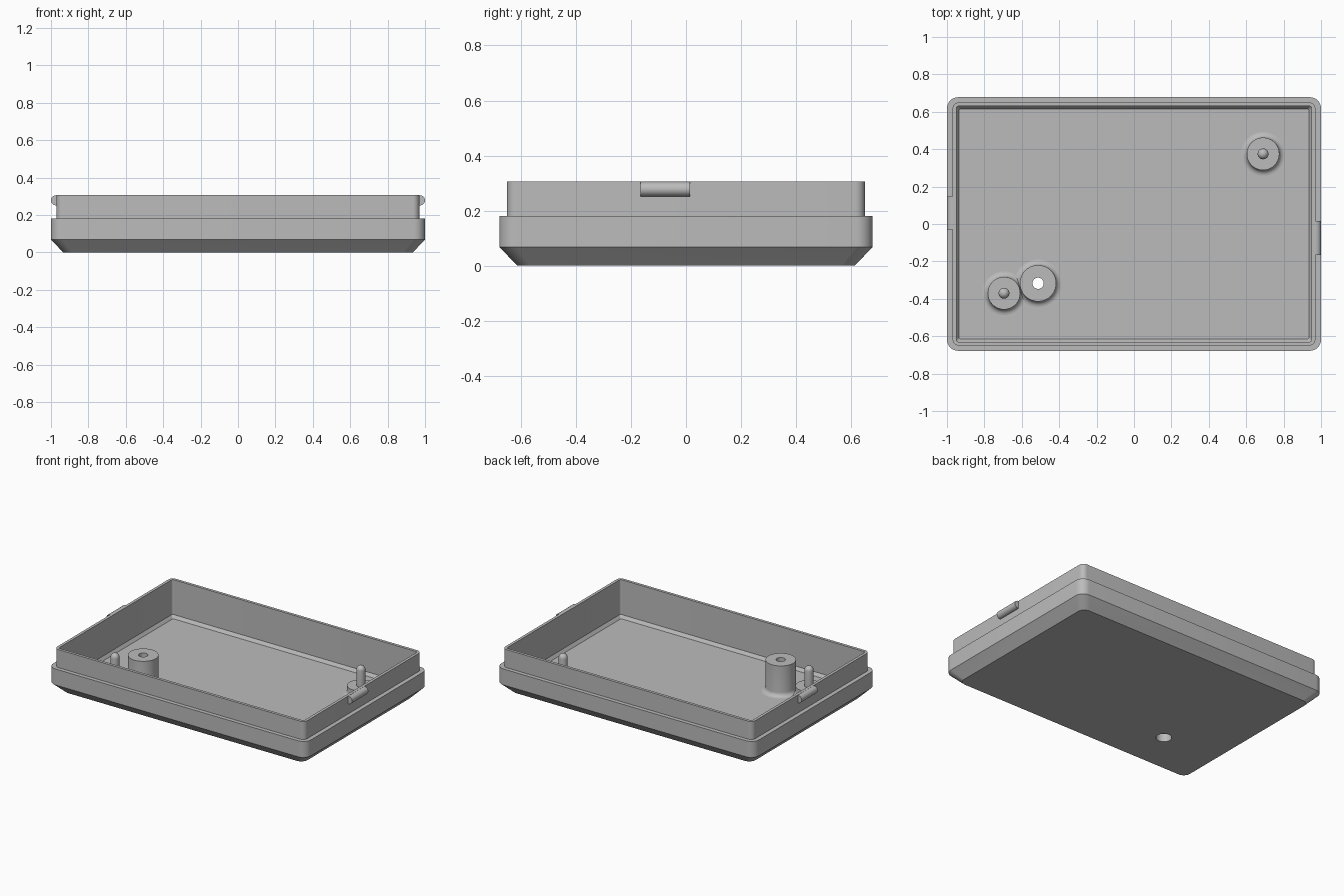
import bpy, bmesh
from math import sin, cos, pi, radians

cube = bpy.data.objects.get("Cube")
if cube:
    bpy.data.objects.remove(cube, do_unlink=True)

grey = bpy.data.materials.new("matte grey")
grey.use_nodes = True
COLOR = (0.5, 0.5, 0.5, 1)
grey.diffuse_color = COLOR
grey.node_tree.nodes["Principled BSDF"].inputs["Base Color"].default_value = COLOR

FLOOR = 0.04


def make_object(name, bm):
    bmesh.ops.recalc_face_normals(bm, faces=bm.faces)
    mesh = bpy.data.meshes.new(name)
    bm.to_mesh(mesh)
    bm.free()
    mesh.materials.append(grey)
    obj = bpy.data.objects.new(name, mesh)
    bpy.context.collection.objects.link(obj)
    return obj


def activate(obj):
    bpy.ops.object.select_all(action='DESELECT')
    obj.select_set(True)
    bpy.context.view_layer.objects.active = obj


def smooth(obj):
    activate(obj)
    bpy.ops.object.shade_smooth_by_angle(angle=radians(30))


def bridge(bm, rings):
    for low, high in zip(rings, rings[1:]):
        n = len(low)
        for i in range(n):
            j = (i + 1) % n
            bm.faces.new((low[i], low[j], high[j], high[i]))


def rounded_ring(bm, hx, hy, r, z, steps=8):
    ring = []
    for k, (sx, sy) in enumerate([(1, 1), (-1, 1), (-1, -1), (1, -1)]):
        for i in range(steps + 1):
            a = (k + i / steps) * pi / 2
            ring.append(bm.verts.new((sx * (hx - r) + r * cos(a),
                                      sy * (hy - r) + r * sin(a), z)))
    return ring


def lathe(name, profile, x, y, sides=40):
    """Spin a (radius, height) profile; a zero radius closes the tip."""
    bm = bmesh.new()
    rings = [[bm.verts.new((x + r * cos(2 * pi * i / sides),
                            y + r * sin(2 * pi * i / sides), z))
              for i in range(sides)] for r, z in profile]
    bridge(bm, rings)
    bmesh.ops.remove_doubles(bm, verts=bm.verts, dist=1e-5)
    obj = make_object(name, bm)
    smooth(obj)
    return obj


def fillet(radius, size=0.03, steps=6):
    """Concave foot that blends a round post into the floor."""
    return [(radius + size * (1 - cos(a)), FLOOR + size * (1 - sin(a)))
            for a in (i / steps * pi / 2 for i in range(steps + 1))]


# Tray: chamfered base, stepped rim and hollow inside
bm = bmesh.new()
sections = [
    (0.935, 0.613, 0.05, 0), (1.0, 0.678, 0.06, 0.068),
    (1.0, 0.678, 0.06, 0.18), (0.97, 0.65, 0.035, 0.18),
    (0.97, 0.65, 0.035, 0.306), (0.95, 0.63, 0.012, 0.306),
    (0.95, 0.63, 0.012, 0.062), (0.935, 0.615, 0.01, FLOOR),
]
rings = [rounded_ring(bm, *s) for s in sections]
bridge(bm, rings)
bm.faces.new(rings[0])
bm.faces.new(rings[-1])
tray = make_object("tray", bm)

# Screw hole through the floor
BOSS = (-0.513, -0.317)
bpy.ops.mesh.primitive_cylinder_add(vertices=40, radius=0.05, depth=0.3,
                                    location=(*BOSS, 0))
cutter = bpy.context.object
cutter.name = "screw_hole_cutter"
cutter.hide_render = True
cut = tray.modifiers.new("screw hole", 'BOOLEAN')
cut.operation = 'DIFFERENCE'
cut.solver = 'EXACT'
cut.object = cutter
activate(tray)
bpy.ops.object.modifier_apply(modifier=cut.name)
bpy.data.objects.remove(cutter, do_unlink=True)
smooth(tray)

# Screw boss with a counterbore from below
lathe("screw_boss", [(0.05, FLOOR), (0.05, 0.2), (0.03, 0.2), (0.03, 0.255),
                     (0.097, 0.255)] + fillet(0.097), *BOSS)

# Locating pegs: round foot with a domed pin
PIN, TOP = 0.029, 0.212
dome = [(PIN * sin(i * pi / 12), TOP + PIN * cos(i * pi / 12)) for i in range(7)]
for name, x, y in (("back_peg", 0.69, 0.375), ("front_peg", -0.695, -0.37)):
    lathe(name, dome + [(PIN, 0.1), (0.087, 0.1)] + fillet(0.087), x, y)

# Half-round snap catches on the two short walls
for name, side, y0, y1 in (("left_catch", 1, -0.165, 0.015),
                           ("right_catch", -1, -0.03, 0.147)):
    bm = bmesh.new()
    ends = []
    for y in (y0, y1):
        arc = [bm.verts.new((side * (0.972 + 0.028 * cos(a)), y,
                             0.278 + 0.027 * sin(a)))
               for a in (-pi / 2 + i * pi / 12 for i in range(13))]
        for z in (0.305, 0.251):
            arc.append(bm.verts.new((side * 0.965, y, z)))
        bm.faces.new(arc)
        ends.append(arc)
    bridge(bm, ends)
    smooth(make_object(name, bm))
